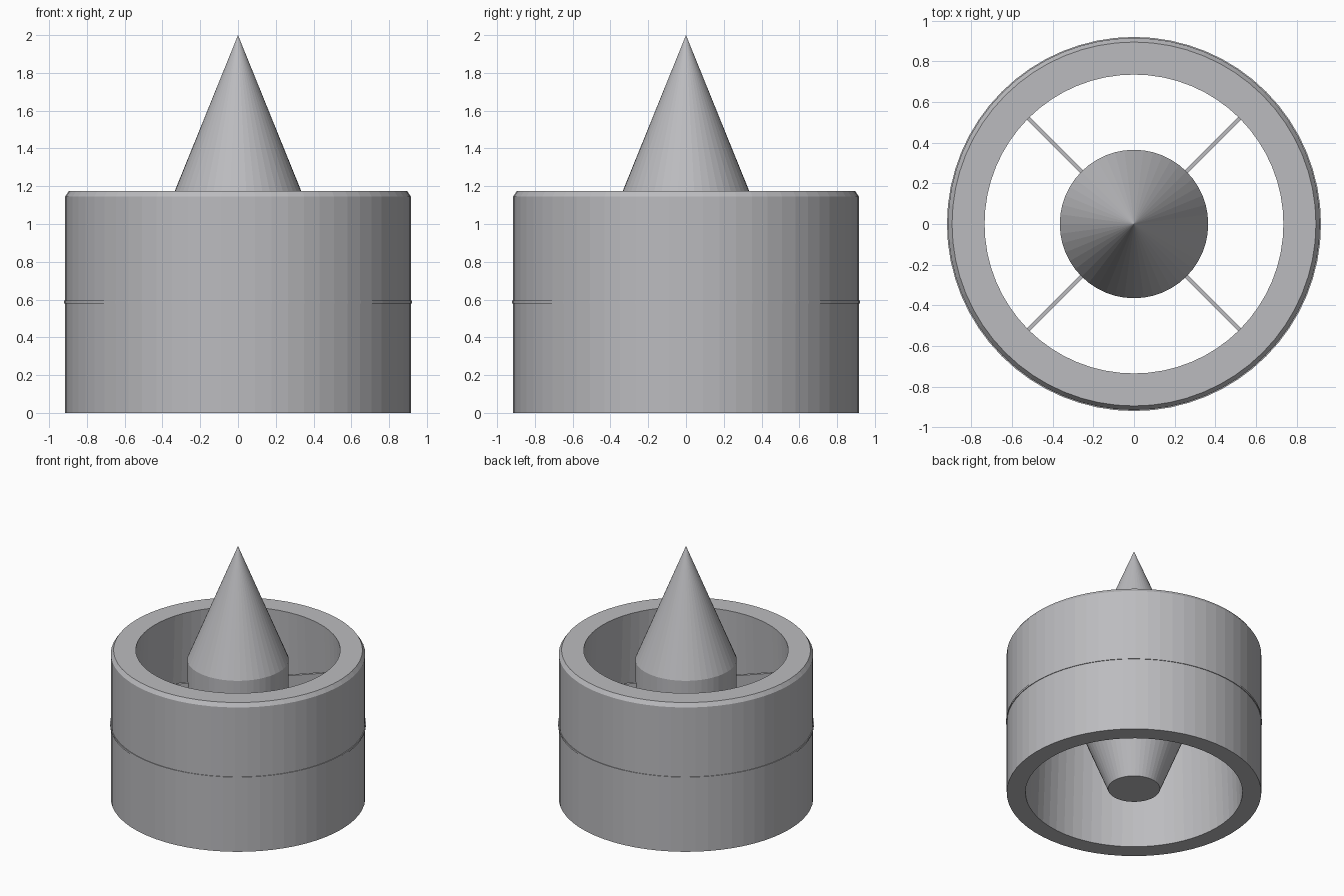
import bpy, bmesh, math
from mathutils import Matrix

if "Cube" in bpy.data.objects:
    bpy.data.objects.remove(bpy.data.objects["Cube"])

metal = bpy.data.materials.new("grey_metal")
metal.use_nodes = True
metal.diffuse_color = (0.5, 0.5, 0.52, 1)
metal.node_tree.nodes["Principled BSDF"].inputs["Base Color"].default_value = (0.5, 0.5, 0.52, 1)


def finish(bm, name):
    bmesh.ops.recalc_face_normals(bm, faces=bm.faces)
    mesh = bpy.data.meshes.new(name)
    bm.to_mesh(mesh)
    bm.free()
    obj = bpy.data.objects.new(name, mesh)
    bpy.context.collection.objects.link(obj)
    mesh.materials.append(metal)
    return obj


def lathe(name, profile, sides, closed=False):
    """Spin (radius, height) points around z; closed joins last to first."""
    bm = bmesh.new()
    verts = [bm.verts.new((r, 0, z)) for r, z in profile]
    pairs = list(zip(verts, verts[1:]))
    if closed:
        pairs.append((verts[-1], verts[0]))
    edges = [bm.edges.new(p) for p in pairs]
    bmesh.ops.spin(bm, geom=verts + edges, cent=(0, 0, 0), axis=(0, 0, 1),
                   angle=math.tau, steps=sides)
    bmesh.ops.remove_doubles(bm, verts=bm.verts, dist=0.0005)
    return finish(bm, name)


# Hollow duct with a bevelled upper lip and a bore that narrows upwards
lathe("duct_shell", [(0.78, 0), (0.915, 0), (0.915, 1.145),
                     (0.895, 1.175), (0.735, 1.175)], 64, closed=True)

# Thin raised seam around the middle of the duct
lathe("seam_band", [(0.91, 0.58), (0.92, 0.58), (0.92, 0.595), (0.91, 0.595)],
      64, closed=True)

# Pointed centre body with a blunt tapered tail
lathe("centre_body", [(0, 0.03), (0.187, 0.03), (0.365, 0.48),
                      (0.365, 1.1), (0, 2)], 48)

# Four thin diagonal struts holding the centre body
for i in range(4):
    bm = bmesh.new()
    bmesh.ops.create_cube(bm, size=1)
    bmesh.ops.scale(bm, vec=(0.42, 0.02, 0.45), verts=bm.verts)
    bmesh.ops.translate(bm, vec=(0.55, 0, 0.72), verts=bm.verts)
    bmesh.ops.rotate(bm, cent=(0, 0, 0), verts=bm.verts,
                     matrix=Matrix.Rotation(math.radians(45 + 90 * i), 3, 'Z'))
    finish(bm, f"strut_{i + 1}")
